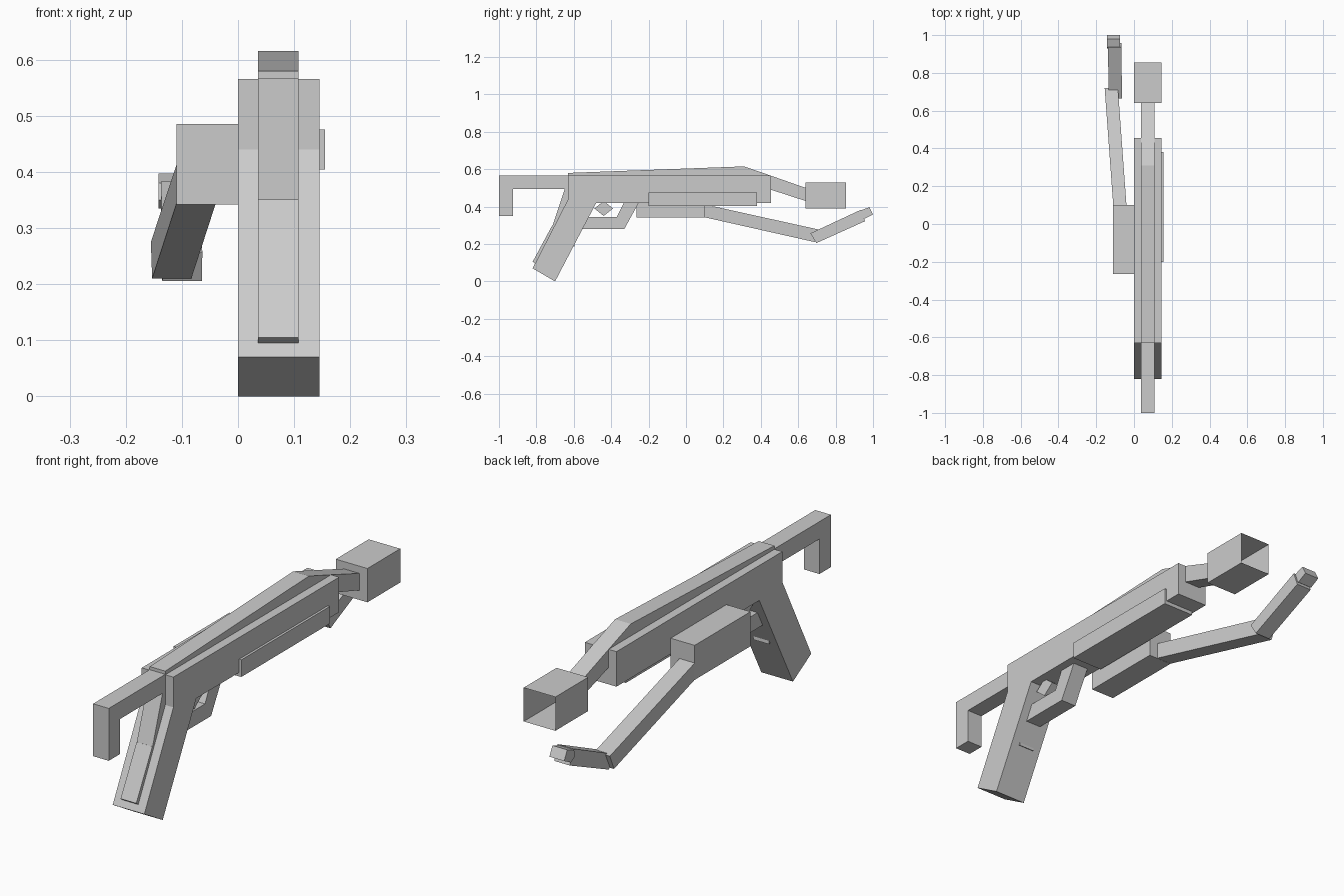
import bpy, bmesh
from mathutils import Vector

if "Cube" in bpy.data.objects:
    bpy.data.objects.remove(bpy.data.objects["Cube"])

grey = bpy.data.materials.new("plain_grey")
grey.use_nodes = True
grey.diffuse_color = (0.6, 0.6, 0.6, 1)
grey.node_tree.nodes["Principled BSDF"].inputs["Base Color"].default_value = (0.6, 0.6, 0.6, 1)


def finish(name, bm):
    bmesh.ops.recalc_face_normals(bm, faces=bm.faces)
    mesh = bpy.data.meshes.new(name)
    bm.to_mesh(mesh)
    bm.free()
    mesh.materials.append(grey)
    obj = bpy.data.objects.new(name, mesh)
    bpy.context.collection.objects.link(obj)
    return obj


def side_profile(name, points, x0, x1):
    """Extrude a (y, z) outline across x."""
    bm = bmesh.new()
    face = bm.faces.new([bm.verts.new((x0, y, z)) for y, z in points])
    ext = bmesh.ops.extrude_face_region(bm, geom=[face])["geom"]
    verts = [v for v in ext if isinstance(v, bmesh.types.BMVert)]
    bmesh.ops.translate(bm, verts=verts, vec=(x1 - x0, 0, 0))
    return finish(name, bm)


def box(name, x0, x1, y0, y1, z0, z1):
    return side_profile(name, [(y0, z0), (y1, z0), (y1, z1), (y0, z1)], x0, x1)


def shear_x(obj, y0, slope):
    """Lean a part sideways along its length."""
    for v in obj.data.vertices:
        v.co.x += (v.co.y - y0) * slope


WIDE = (0, 0.145)
SLIM = (0.036, 0.108)

# Receiver and grip in one outline
side_profile("body_and_grip", [(-0.63, 0.565), (-0.63, 0.44), (-0.82, 0.07), (-0.70, 0),
                               (-0.48, 0.42), (0.455, 0.42), (0.455, 0.565)], *WIDE)

# Raised top rib running down into the slim neck
side_profile("top_rib_and_neck", [(-0.63, 0.5), (-0.63, 0.58), (0.31, 0.615), (0.455, 0.565),
                                  (0.64, 0.5), (0.64, 0.43), (0.455, 0.49)], *SLIM)

# Front bar with its downward hook
side_profile("front_hook", [(-0.63, 0.567), (-1, 0.567), (-1, 0.35), (-0.925, 0.35),
                            (-0.925, 0.495), (-0.63, 0.495)], *SLIM)

# Grip strip and panel
side_profile("grip_strip", [(-0.62, 0.495), (-0.648, 0.495), (-0.73, 0.25),
                            (-0.595, 0.185)], *SLIM)
side_profile("grip_panel", [(-0.715, 0.30), (-0.82, 0.105), (-0.80, 0.09),
                            (-0.69, 0.29)], *SLIM)

# Trigger and guard
side_profile("trigger_guard", [(-0.56, 0.28), (-0.33, 0.28), (-0.25, 0.425), (-0.33, 0.425),
                               (-0.37, 0.345), (-0.54, 0.345)], *SLIM)
side_profile("trigger", [(-0.49, 0.39), (-0.44, 0.35), (-0.39, 0.39), (-0.44, 0.43)], *SLIM)

# Side blocks
box("side_plate", 0.01, 0.155, -0.2, 0.38, 0.404, 0.475)
box("side_block", -0.11, 0.0, -0.265, 0.1, 0.342, 0.485)

# Square end box, open at the back
end_box = box("open_end_box", *WIDE, 0.64, 0.855, 0.39, 0.53)
bm = bmesh.new()
bm.from_mesh(end_box.data)
back = [f for f in bm.faces if f.calc_center_median().y > 0.85]
bmesh.ops.delete(bm, geom=back, context="FACES")
bm.to_mesh(end_box.data)
bm.free()

# Jointed arm
arm = side_profile("upper_arm", [(0.09, 0.345), (0.69, 0.21), (0.72, 0.275),
                                 (0.09, 0.414)], -0.11, -0.04)
shear_x(arm, 0.1, -0.073)
forearm = side_profile("forearm", [(0.665, 0.257), (0.697, 0.205), (0.957, 0.322),
                                   (0.935, 0.383)], -0.135, -0.064)
shear_x(forearm, 0.7, -0.01)
side_profile("arm_tip", [(0.93, 0.35), (0.955, 0.335), (1.0, 0.358),
                         (0.98, 0.397), (0.935, 0.38)], -0.142, -0.074)
